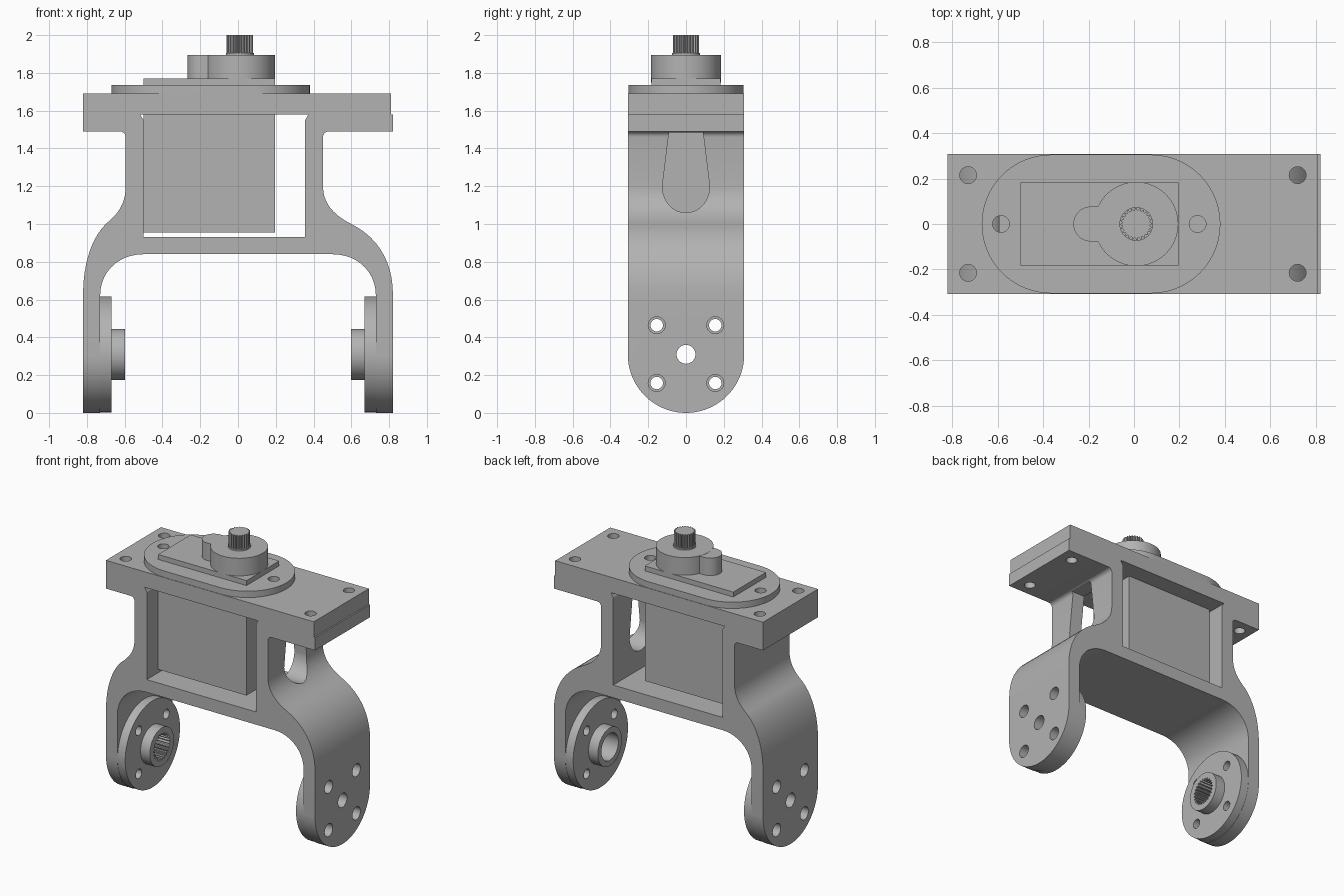
import bpy, bmesh, math
from mathutils import Vector
from mathutils.geometry import interpolate_bezier

cube = bpy.data.objects.get("Cube")
if cube:
    bpy.data.objects.remove(cube, do_unlink=True)

grey = bpy.data.materials.new("plain grey")
grey.use_nodes = True
grey.diffuse_color = (0.45, 0.45, 0.45, 1)
grey.node_tree.nodes["Principled BSDF"].inputs["Base Color"].default_value = grey.diffuse_color


def prism(name, pts, axis, lo, hi):
    """Extrude a 2D outline along an axis; X takes (y,z), Y takes (x,z), Z takes (x,y)."""
    i = "XYZ".index(axis)

    def place(p, d):
        c = list(p)
        c.insert(i, d)
        return c

    bm = bmesh.new()
    low = [bm.verts.new(place(p, lo)) for p in pts]
    high = [bm.verts.new(place(p, hi)) for p in pts]
    bm.faces.new(low)
    bm.faces.new(high)
    for k in range(len(pts)):
        j = (k + 1) % len(pts)
        bm.faces.new((low[k], low[j], high[j], high[k]))
    bmesh.ops.recalc_face_normals(bm, faces=bm.faces)
    mesh = bpy.data.meshes.new(name)
    bm.to_mesh(mesh)
    bm.free()
    mesh.materials.append(grey)
    ob = bpy.data.objects.new(name, mesh)
    bpy.context.collection.objects.link(ob)
    return ob


def arc(cx, cy, r, a0, a1, n=24):
    angles = [math.radians(a0 + (a1 - a0) * k / n) for k in range(n + 1)]
    return [(cx + r * math.cos(a), cy + r * math.sin(a)) for a in angles]


def circle(cx, cy, r, n=32):
    return arc(cx, cy, r, 0, 360, n)[:-1]


def gear(cx, cy, r_out, r_in, teeth):
    pts = []
    for k in range(teeth * 4):
        a = math.tau * k / (teeth * 4)
        r = r_out if k % 4 < 2 else r_in
        pts.append((cx + r * math.cos(a), cy + r * math.sin(a)))
    return pts


def bez(a, b, c, d, n=12):
    return [tuple(v) for v in interpolate_bezier(Vector(a), Vector(b), Vector(c), Vector(d), n)]


def box(x0, x1, y0, y1):
    return [(x0, y0), (x1, y0), (x1, y1), (x0, y1)]


def cut(ob, cutters, operation="DIFFERENCE"):
    bpy.context.view_layer.objects.active = ob
    for c in cutters:
        mod = ob.modifiers.new("cut", "BOOLEAN")
        mod.operation, mod.solver, mod.object = operation, "EXACT", c
        bpy.ops.object.modifier_apply(modifier=mod.name)
        bpy.data.objects.remove(c, do_unlink=True)


W = 0.308        # half depth of the bracket
AXLE = 0.31      # height of the leg pivot
parts = []

# bracket: front outline with curved legs
outline = [(-0.82, -0.1), (-0.73, -0.1)]
outline += bez((-0.73, 0.62), (-0.73, 0.75), (-0.63, 0.84), (-0.5, 0.84))
outline += bez((0.5, 0.84), (0.63, 0.84), (0.73, 0.75), (0.73, 0.62))
outline += [(0.73, -0.1), (0.82, -0.1)]
outline += bez((0.82, 0.63), (0.82, 0.8), (0.74, 0.93), (0.6, 1.0))
outline += bez((0.6, 1.0), (0.52, 1.04), (0.45, 1.1), (0.45, 1.2))[1:]
outline += arc(0.48, 1.46, 0.03, 180, 90, 5)
outline += [(0.82, 1.49), (0.82, 1.58), (-0.82, 1.58), (-0.82, 1.49)]
outline += arc(-0.625, 1.46, 0.03, 90, 0, 5)
outline += bez((-0.595, 1.2), (-0.595, 1.1), (-0.64, 1.05), (-0.7, 1.0))
outline += bez((-0.7, 1.0), (-0.78, 0.92), (-0.82, 0.78), (-0.82, 0.63))[1:]
bracket = prism("bracket", outline, "Y", -0.4, 0.4)
parts.append(bracket)

# rounded leg ends, motor window and teardrop cable slot
side = arc(0, AXLE, W, 180, 360, 40) + [(W, 1.8), (-W, 1.8)]
side = [(y, z - 0.002) for y, z in side]
cut(bracket, [prism("side_cutter", side, "X", -1, 1)], "INTERSECT")
window = [(-0.5, 0.93), (0.355, 0.93), (0.355, 1.55), (0.385, 1.6), (-0.53, 1.6), (-0.5, 1.55)]
half = [(-0.09, 1.485)] + bez((-0.125, 1.2), (-0.125, 1.12), (-0.07, 1.06), (0, 1.06))
slot = half + [(-y, z) for y, z in reversed(half[:-1])]
cut(bracket, [prism("window_cutter", window, "Y", -1, 1),
              prism("slot_cutter", slot, "X", 0.3, 0.9)])

# mounting plate and motor flange
plate = prism("top_plate", box(-0.82, 0.81, -W, W), "Z", 1.58, 1.69)
oval = arc(0.075, 0, 0.305, -90, 90, 40) + arc(-0.365, 0, 0.305, 90, 270, 40)
flange = prism("motor_flange", oval, "Z", 1.685, 1.735)
parts += [plate, flange]

# screw holes through the plate, flange and bracket
corners = [(x, y) for x in (-0.73, 0.72) for y in (-0.215, 0.215)]
ears = [(-0.585, 0), (0.28, 0)]


def screws(spots):
    return [prism("screw_cutter", circle(x, y, 0.037, 24), "Z", 1.45, 1.8) for x, y in spots]


cut(plate, screws(corners + ears))
cut(flange, screws(ears))
cut(bracket, screws(corners + ears[:1]))

# motor body, gear housing and splined shaft
parts += [
    prism("motor_body", box(-0.499, 0.195, -0.183, 0.183), "Z", 0.955, 1.77),
    prism("gear_housing", circle(0.01, 0, 0.185, 64), "Z", 1.75, 1.895),
    prism("housing_lobe", circle(-0.19, 0, 0.077, 32), "Z", 1.75, 1.894),
    prism("lobe_neck", box(-0.19, -0.1, -0.077, 0.077), "Z", 1.75, 1.894),
    prism("shaft_collar", circle(0.01, 0, 0.074, 48), "Z", 1.88, 1.905),
    prism("splined_shaft", gear(0.01, 0, 0.07, 0.061, 24), "Z", 1.88, 2.0),
]

# leg bores, round horns and hubs
bolts = [(y, AXLE + dz) for y in (-0.155, 0.155) for dz in (-0.152, 0.154)]
for s, label in ((-1, "right"), (1, "left")):
    def along(name, pts, a, b):
        return prism(name, pts, "X", min(s * a, s * b), max(s * a, s * b))

    def bore():
        pts = gear(0, AXLE, 0.095, 0.08, 24) if s < 0 else circle(0, AXLE, 0.095, 48)
        return along("bore_cutter", pts, 0.5, 0.76)

    cut(bracket, [along("hole_cutter", circle(y, z, 0.045, 24), 0.7, 0.9) for y, z in bolts]
        + [along("hole_cutter", circle(0, AXLE, 0.05), 0.7, 0.9)])
    horn = along(label + "_horn", circle(0, AXLE, 0.307, 80), 0.67, 0.73)
    cut(horn, [bore()] + [along("hole_cutter", circle(y, z, 0.033, 24), 0.6, 0.8) for y, z in bolts])
    hub = along(label + "_hub", circle(0, AXLE, 0.135, 48), 0.597, 0.672)
    cut(hub, [bore()])
    parts += [horn, hub]

# smooth the round faces, keep hard edges
bpy.ops.object.select_all(action="DESELECT")
for ob in parts:
    ob.select_set(True)
bpy.context.view_layer.objects.active = bracket
bpy.ops.object.shade_smooth_by_angle(angle=math.radians(25))
